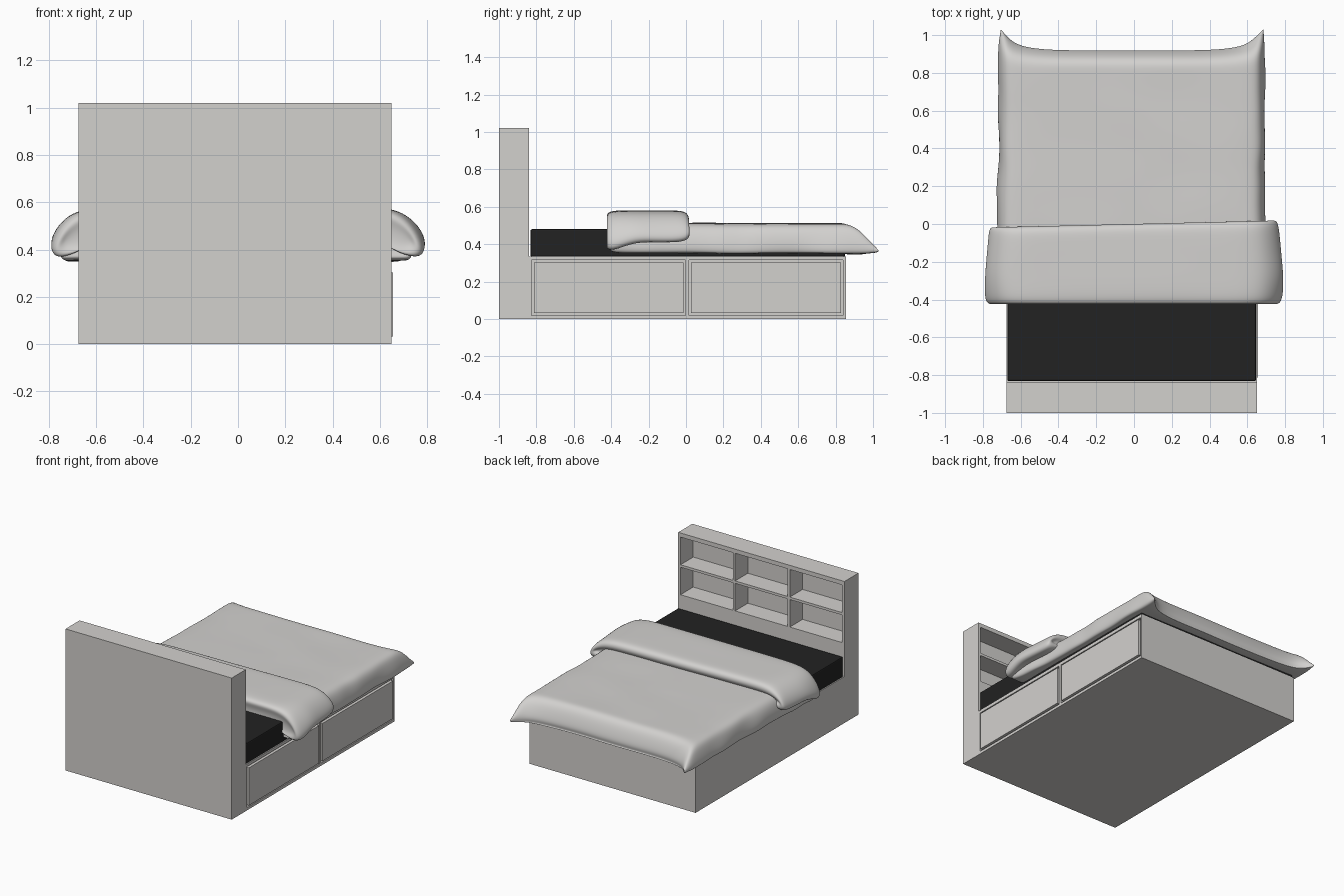
import bpy, bmesh
from mathutils import Vector, noise

if "Cube" in bpy.data.objects:
    bpy.data.objects.remove(bpy.data.objects["Cube"])


def material(name, rgb):
    m = bpy.data.materials.new(name)
    m.diffuse_color = (*rgb, 1)
    m.use_nodes = True
    m.node_tree.nodes["Principled BSDF"].inputs["Base Color"].default_value = m.diffuse_color
    return m


GREY = material("warm light grey", (0.65, 0.635, 0.615))
LINEN = material("linen grey", (0.65, 0.64, 0.625))
BLACK = material("charcoal black", (0.016, 0.016, 0.016))


def finish(bm, name, mat):
    bmesh.ops.recalc_face_normals(bm, faces=bm.faces)
    me = bpy.data.meshes.new(name)
    bm.to_mesh(me)
    bm.free()
    ob = bpy.data.objects.new(name, me)
    me.materials.append(mat)
    bpy.context.collection.objects.link(ob)
    return ob


def boxes(name, bounds, mat, bevel=0):
    """One object from several (x0, x1, y0, y1, z0, z1) boxes."""
    bm = bmesh.new()
    for x0, x1, y0, y1, z0, z1 in bounds:
        vs = bmesh.ops.create_cube(bm, size=1)["verts"]
        for v in vs:
            v.co = Vector(((x0 + x1) / 2 + v.co.x * (x1 - x0),
                           (y0 + y1) / 2 + v.co.y * (y1 - y0),
                           (z0 + z1) / 2 + v.co.z * (z1 - z0)))
    if bevel:
        bmesh.ops.bevel(bm, geom=bm.edges[:], offset=bevel, segments=2,
                        affect='EDGES', profile=0.5)
    return finish(bm, name, mat)


def loft(name, sections, top, bottom, cx, mat, wobble, shape):
    """Soft cloth form: sections (y, half width, z bottom, z top) along y.
    top / bottom are half profiles as (fraction of width, fraction of height)."""
    bm = bmesh.new()

    def mirrored(half):
        return [(-f, t) for f, t in half[:0:-1]] + half

    up, low = mirrored(top), mirrored(bottom)
    n = len(up)
    loop = up + low[::-1]
    rings = []
    for y, w, z0, z1 in sections:
        ring = []
        for f, t in loop:
            co = Vector((cx + f * w, y, z0 + t * (z1 - z0)))
            co = shape(co, f)
            co.z += wobble * 0.5 * noise.noise(co * 5)
            if abs(f) > 0.9:
                co.x += wobble * 1.5 * noise.noise(co * 6 + Vector((9, 3, 1)))
            ring.append(bm.verts.new(co))
        rings.append(ring)
    for a, b in zip(rings, rings[1:]):
        for i in range(2 * n):
            j = (i + 1) % (2 * n)
            bm.faces.new((a[i], a[j], b[j], b[i]))
    # end caps as strips of quads between upper and lower profile
    for r in (rings[0], rings[-1]):
        for i in range(n - 1):
            bm.faces.new((r[i], r[i + 1], r[2 * n - 2 - i], r[2 * n - 1 - i]))
    for f in bm.faces:
        f.smooth = True
    ob = finish(bm, name, mat)
    sub = ob.modifiers.new("soften", 'SUBSURF')
    sub.levels = sub.render_levels = 2
    return ob


# Bed frame: L-shaped side profile (headboard and base) extruded across x
X0, X1 = -0.675, 0.65
bm = bmesh.new()
profile = [(-1, 0), (0.855, 0), (0.855, 0.335), (-0.84, 0.335), (-0.84, 1.02), (-1, 1.02)]
face = bm.faces.new([bm.verts.new((X0, y, z)) for y, z in profile])
ext = bmesh.ops.extrude_face_region(bm, geom=[face])["geom"]
for v in ext:
    if isinstance(v, bmesh.types.BMVert):
        v.co.x = X1
frame = finish(bm, "bed_frame", GREY)

# Cut the six shelf niches and the two drawer openings
cuts = []
cell = (X1 - X0 - 4 * 0.018) / 3
for c in range(3):
    x = X0 + 0.018 + c * (cell + 0.018)
    for z0, z1 in ((0.575, 0.773), (0.791, 0.99)):
        cuts.append((x, x + cell, -0.985, -0.8, z0, z1))
drawers = [(-0.825, -0.002), (0.016, 0.84)]
for y0, y1 in drawers:
    cuts.append((X1 - 0.02, X1 + 0.05, y0, y1, 0.02, 0.315))
cutter = boxes("opening_cutter", cuts, GREY)
cutter.hide_render = True
cut = frame.modifiers.new("openings", 'BOOLEAN')
cut.operation = 'DIFFERENCE'
cut.solver = 'EXACT'
cut.object = cutter
bpy.context.view_layer.objects.active = frame
bpy.ops.object.modifier_apply(modifier=cut.name)
bpy.data.objects.remove(cutter)

# Drawer fronts
g = 0.012
boxes("drawer_fronts", [(X1 - 0.025, X1 + 0.006, y0 + g, y1 - g, 0.02 + g, 0.315 - g)
                        for y0, y1 in drawers], GREY)

# Mattress
boxes("mattress", [(-0.67, 0.645, -0.832, 0.85, 0.333, 0.48)], BLACK, 0.008)


# Duvet: drapes over the mattress, with pulled-out corners at the foot
def foot_corners(co, f):
    if co.y > 0.8 and abs(f) > 0.75:
        k = ((abs(f) - 0.75) / 0.25) ** 2 * (co.y - 0.8) / 0.12
        co.y += 0.11 * k
        co.z += 0.012 * k
    return co


duvet = [(-0.395, 0.72, 0.39, 0.48), (-0.41, 0.74, 0.365, 0.505), (-0.38, 0.745, 0.355, 0.515)]
duvet += [(-0.3 + 0.1 * i, 0.725 if i < 2 else 0.706, 0.352, 0.512) for i in range(12)]
duvet += [(0.85, 0.705, 0.348, 0.512), (0.885, 0.705, 0.345, 0.485), (0.912, 0.70, 0.345, 0.42),
          (0.922, 0.70, 0.346, 0.38), (0.915, 0.69, 0.35, 0.36)]
loft("duvet", duvet,
     [(0, 1), (0.3, 1), (0.6, 1), (0.85, 0.995), (0.945, 0.95), (0.985, 0.65), (1.005, 0.22)],
     [(0, 0), (0.3, 0), (0.6, 0), (0.85, 0), (0.93, 0), (0.965, 0), (0.995, 0)],
     -0.0125, LINEN, 0.012, foot_corners)


# Folded-back top of the duvet, hanging over both sides
def skew(co, f):
    co.y += 0.018 * f * (co.y + 0.42) / 0.42
    return co


fold = [(-0.412, 0.74, 0.42, 0.515), (-0.428, 0.765, 0.395, 0.55), (-0.415, 0.79, 0.38, 0.573),
        (-0.37, 0.80, 0.385, 0.58), (-0.28, 0.80, 0.42, 0.58), (-0.18, 0.79, 0.42, 0.58),
        (-0.08, 0.782, 0.42, 0.58), (-0.025, 0.775, 0.425, 0.578), (0.0, 0.765, 0.44, 0.56),
        (0.002, 0.74, 0.46, 0.53), (-0.015, 0.72, 0.47, 0.51)]
loft("duvet_fold", fold,
     [(0, 1), (0.3, 1), (0.6, 1), (0.78, 0.985), (0.88, 0.85), (0.96, 0.52), (1.0, 0.12)],
     [(0, 0.4), (0.3, 0.4), (0.6, 0.4), (0.78, 0.25), (0.86, 0.03), (0.92, -0.06), (0.975, -0.08)],
     -0.002, LINEN, 0.008, skew)
